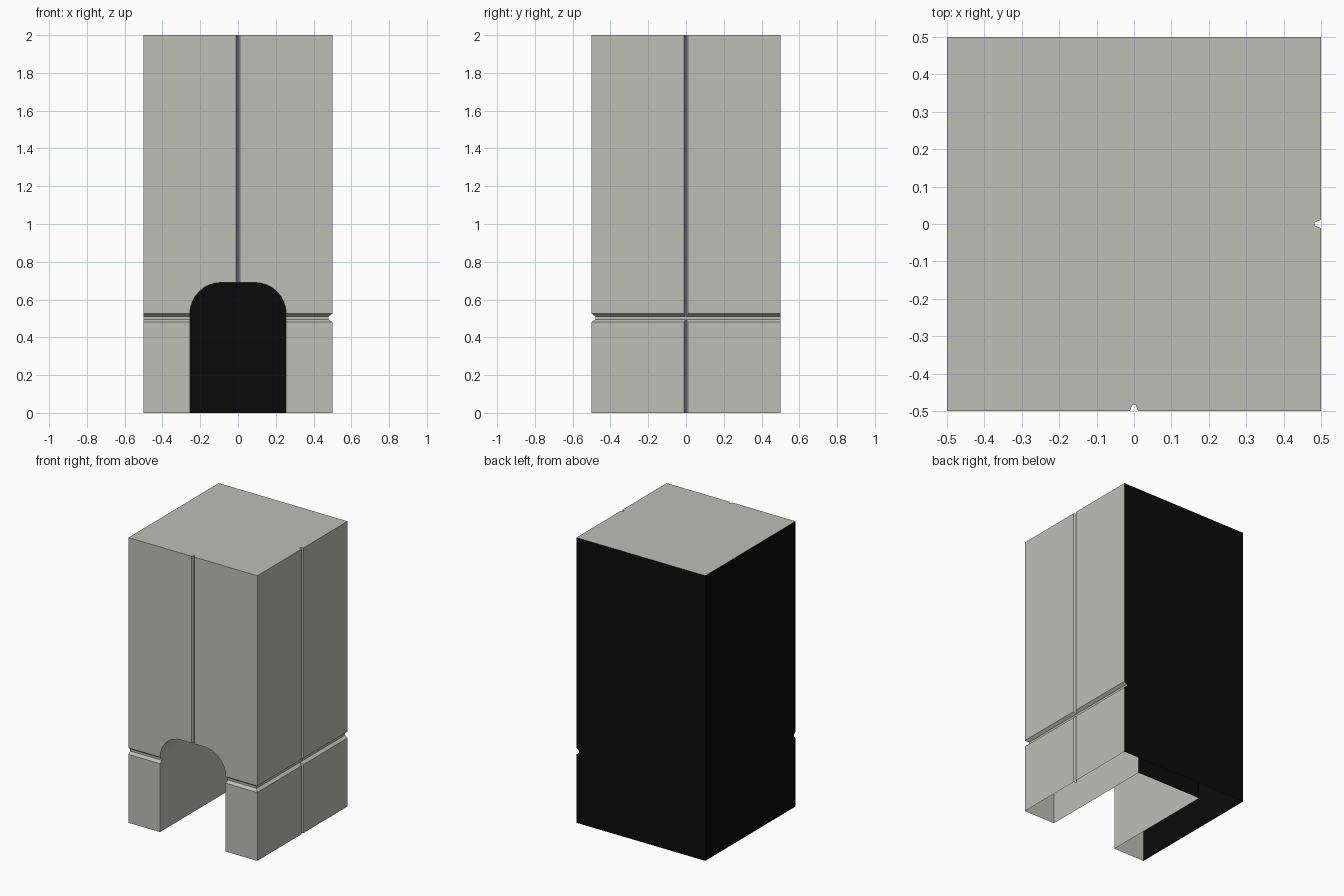
import bpy, bmesh, math
from mathutils import Vector

if "Cube" in bpy.data.objects:
    bpy.data.objects.remove(bpy.data.objects["Cube"])


def material(name, rgb):
    m = bpy.data.materials.new(name)
    m.diffuse_color = (*rgb, 1)
    m.use_nodes = True
    m.node_tree.nodes["Principled BSDF"].inputs["Base Color"].default_value = m.diffuse_color
    return m


def prism(name, profile, start, end):
    """Extrude a closed 3D profile from offset start to offset end."""
    bm = bmesh.new()
    face = bm.faces.new([bm.verts.new(Vector(p) + Vector(start)) for p in profile])
    new = bmesh.ops.extrude_face_region(bm, geom=[face])["geom"]
    bmesh.ops.translate(bm, vec=Vector(end) - Vector(start),
                        verts=[v for v in new if isinstance(v, bmesh.types.BMVert)])
    bmesh.ops.recalc_face_normals(bm, faces=bm.faces)
    me = bpy.data.meshes.new(name)
    bm.to_mesh(me)
    bm.free()
    ob = bpy.data.objects.new(name, me)
    bpy.context.collection.objects.link(ob)
    return ob


stone = material("warm grey stone", (0.52, 0.52, 0.48))
black = material("black backing", (0.003, 0.003, 0.003))

# Wall block
block = prism("wall_block", [(-.5, -.5, 0), (.5, -.5, 0), (.5, .5, 0), (-.5, .5, 0)],
              (0, 0, 0), (0, 0, 2))

# Arched doorway recess
arch = [(-.255, -.1), (.255, -.1)]
for side, first in ((1, 0), (-1, 90)):
    for i in range(9):
        a = math.radians(first + i * 90 / 8)
        arch.append((side * .09 + .165 * math.cos(a), .525 + .165 * math.sin(a)))
cutters = [prism("doorway_cutter", [(x, 0, z) for x, z in arch], (0, -.7, 0), (0, .35, 0))]

# Horizontal ledge groove and vertical seam: (position along wall, depth)
ledge = [(.54, -.015 * .02 / .015), (.51, .02), (.495, .02), (.465, -.02)]
seam = [(-.021, -.02), (-.003, .018), (.003, .018), (.021, -.02)]
cutters += [
    prism("front_ledge_cutter", [(0, -.5 + d, z) for z, d in ledge], (-.7, 0, 0), (.7, 0, 0)),
    prism("right_ledge_cutter", [(.5 - d, 0, z) for z, d in ledge], (0, -.7, 0), (0, .7, 0)),
    prism("front_seam_cutter", [(x, -.5 + d, 0) for x, d in seam], (0, 0, -.1), (0, 0, 2.1)),
    prism("right_seam_cutter", [(.5 - d, y, 0) for y, d in seam], (0, 0, -.1), (0, 0, 2.1)),
]
for c in cutters:
    c.hide_render = True
    mod = block.modifiers.new(c.name, 'BOOLEAN')
    mod.operation, mod.solver, mod.object = 'DIFFERENCE', 'EXACT', c

# Bake the cuts, then remove the helpers
bpy.context.view_layer.update()
dg = bpy.context.evaluated_depsgraph_get()
me = bpy.data.meshes.new_from_object(block.evaluated_get(dg))
block.modifiers.clear()
block.data = me
for c in cutters:
    bpy.data.objects.remove(c)

# Open underside; black on the left, back and doorway end planes
me.materials.clear()
me.materials.append(stone)
me.materials.append(black)
bm = bmesh.new()
bm.from_mesh(me)
bm.normal_update()
bmesh.ops.delete(bm, geom=[f for f in bm.faces if f.calc_center_median().z < .001
                           and f.normal.z < -.9], context='FACES')
for f in bm.faces:
    c, n = f.calc_center_median(), f.normal
    dark = ((n.x < -.99 and c.x < -.49) or n.y > .99
            or (n.y < -.99 and abs(c.y - .35) < .01))
    f.material_index = 1 if dark else 0
    f.smooth = False
bm.to_mesh(me)
bm.free()
